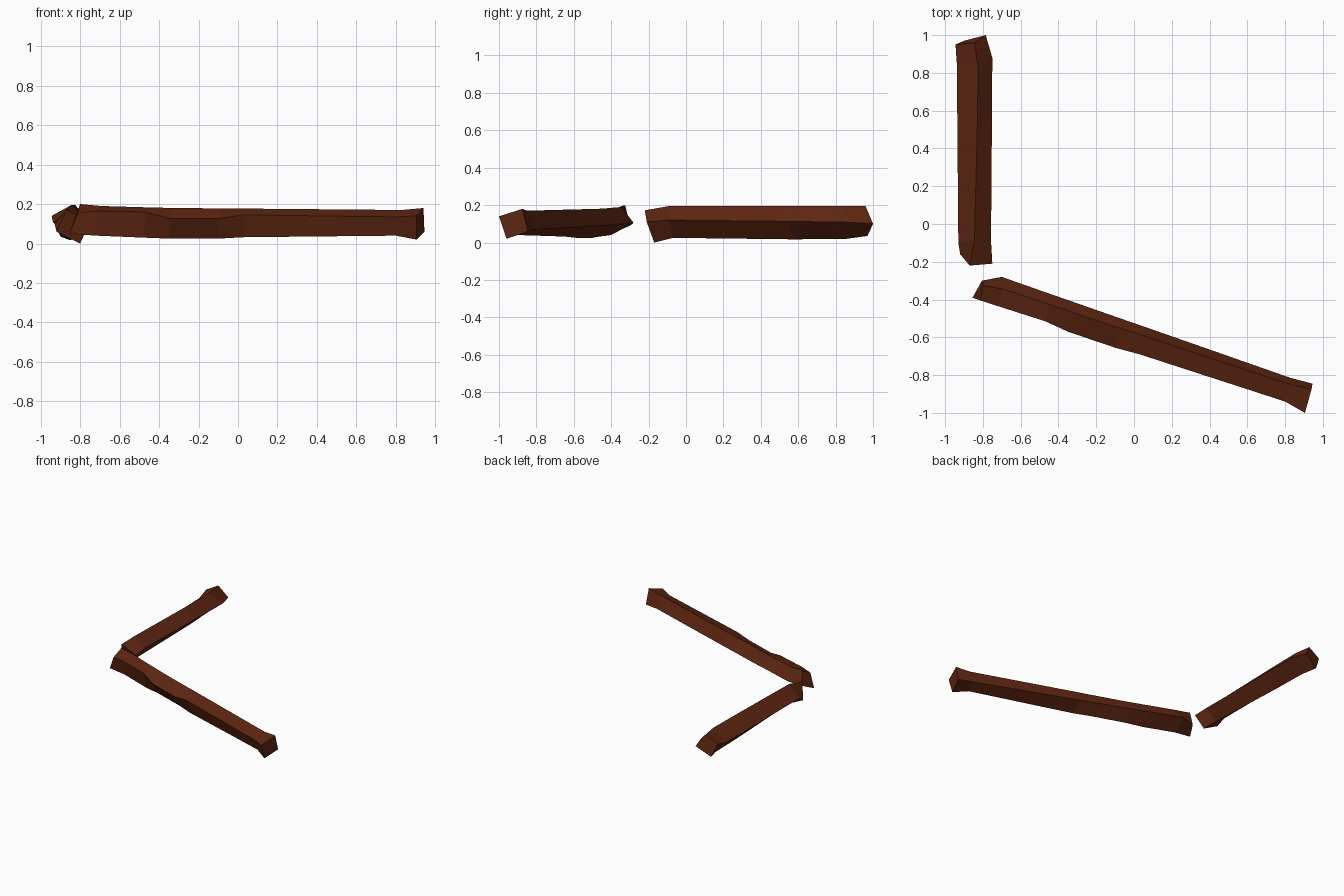
import bpy
import bmesh

wood = bpy.data.materials.new("dark brown wood")
wood.diffuse_color = (0.115, 0.020, 0.006, 1)


def beam(name, rings):
    """Loft a four-sided beam through rings of four corners, capping both ends."""
    bm = bmesh.new()
    loops = [[bm.verts.new(p) for p in ring] for ring in rings]
    for a, b in zip(loops, loops[1:]):
        for i in range(4):
            j = (i + 1) % 4
            bm.faces.new((a[i], a[j], b[j], b[i]))
    bm.faces.new(loops[0])
    bm.faces.new(loops[-1])
    bmesh.ops.recalc_face_normals(bm, faces=bm.faces)
    mesh = bpy.data.meshes.new(name)
    bm.to_mesh(mesh)
    bm.free()
    mesh.materials.append(wood)
    obj = bpy.data.objects.new(name, mesh)
    bpy.context.collection.objects.link(obj)


# Short beam along y: corners are top ridge, right, bottom, left
beam("short_beam", [
    [(-.87, -.22, .172), (-.75, -.21, .11), (-.80, -.17, 0), (-.92, -.16, .06)],
    [(-.845, -.09, .195), (-.757, -.09, .12), (-.83, -.07, .025), (-.93, -.10, .10)],
    [(-.83, .50, .195), (-.752, .55, .113), (-.85, .58, .017), (-.935, .50, .105)],
    [(-.825, .83, .195), (-.75, .88, .108), (-.86, .86, .02), (-.938, .85, .11)],
    [(-.845, .96, .195), (-.785, 1.0, .10), (-.90, .97, .035), (-.945, .95, .14)],
])

# Long slanting beam: corners are top ridge, front, bottom, back
beam("long_beam", [
    [(-.80, -.325, .20), (-.812, -.405, .155), (-.855, -.39, .05), (-.805, -.30, .09)],
    [(-.69, -.345, .19), (-.72, -.435, .165), (-.72, -.40, .04), (-.70, -.28, .105)],
    [(-.45, -.425, .183), (-.47, -.515, .16), (-.48, -.475, .03), (-.45, -.368, .098)],
    [(-.32, -.47, .18), (-.35, -.57, .128), (-.35, -.50, .025), (-.32, -.413, .093)],
    [(-.08, -.55, .178), (-.10, -.655, .127), (-.10, -.585, .025), (-.08, -.497, .088)],
    [(.05, -.592, .177), (.03, -.69, .145), (.03, -.65, .032), (.05, -.542, .085)],
    [(.83, -.85, .17), (.80, -.94, .135), (.80, -.90, .04), (.83, -.815, .07)],
    [(.94, -.875, .18), (.905, -1.0, .14), (.905, -.96, .02), (.945, -.845, .06)],
])
